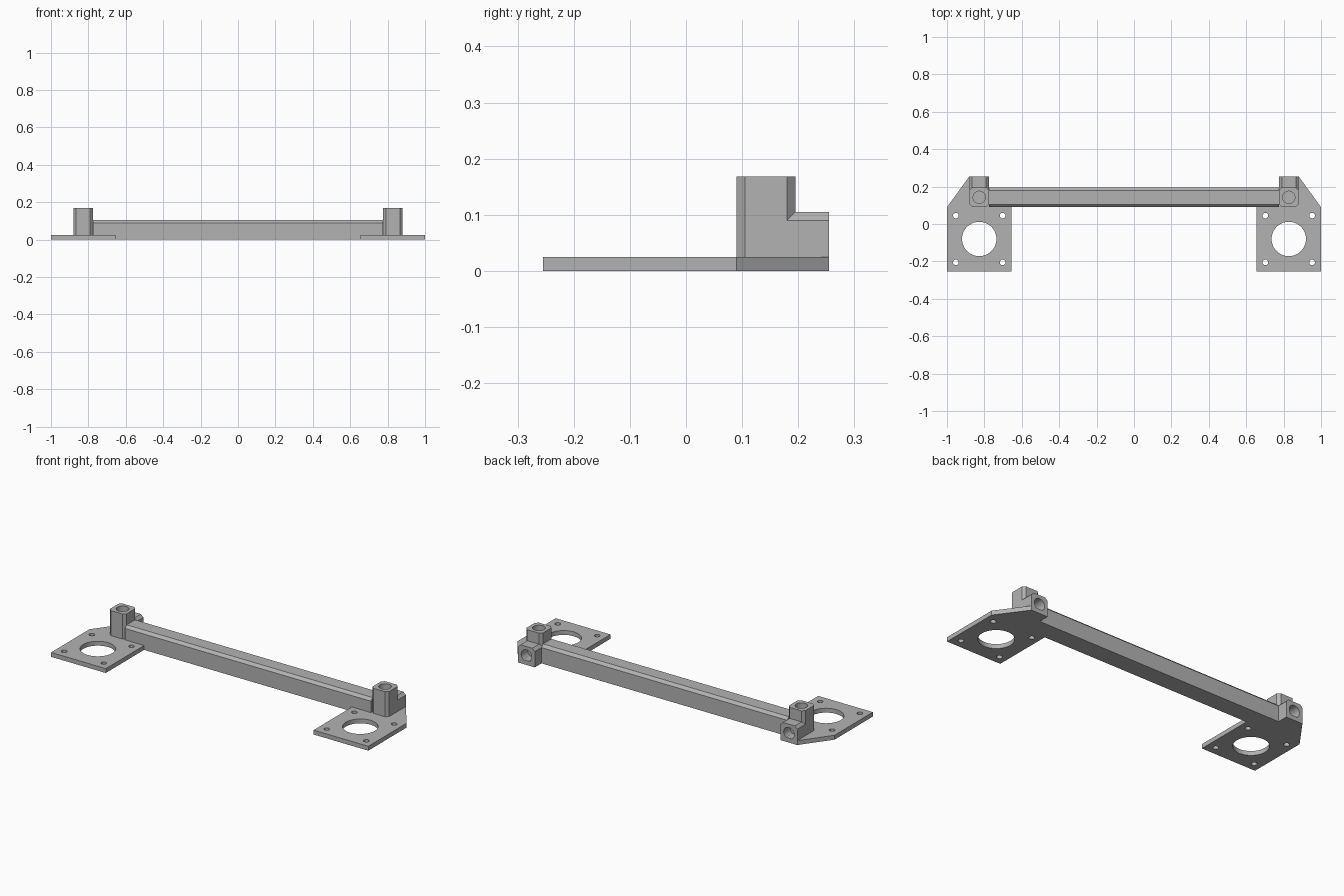
import bpy, bmesh, math
from mathutils import Matrix, Vector

if "Cube" in bpy.data.objects:
    bpy.data.objects.remove(bpy.data.objects["Cube"])

grey = bpy.data.materials.new("light grey")
grey.use_nodes = True
grey.diffuse_color = (0.45, 0.45, 0.45, 1)
grey.node_tree.nodes["Principled BSDF"].inputs["Base Color"].default_value = (0.45, 0.45, 0.45, 1)

CX, CY = 0.8275, 0.1425     # corner joint centre
W, H = 0.105, 0.0525        # bar width and half width
CH = 0.015                  # edge chamfer
BACK, TOP = 0.255, 0.168
PLATE = 0.025
SOCKET = 0.033


def new_object(name, bm):
    bmesh.ops.recalc_face_normals(bm, faces=bm.faces)
    mesh = bpy.data.meshes.new(name)
    bm.to_mesh(mesh)
    bm.free()
    mesh.materials.append(grey)
    ob = bpy.data.objects.new(name, mesh)
    bpy.context.collection.objects.link(ob)
    return ob


def prism(name, points, direction):
    """Extrude a closed 3D outline along a direction."""
    bm = bmesh.new()
    face = bm.faces.new([bm.verts.new(p) for p in points])
    ext = bmesh.ops.extrude_face_region(bm, geom=[face], use_keep_orig=True)
    moved = [v for v in ext["geom"] if isinstance(v, bmesh.types.BMVert)]
    bmesh.ops.translate(bm, verts=moved, vec=direction)
    return new_object(name, bm)


def drill(target, holes):
    """Cut round holes given as (centre, radius, depth, axis)."""
    bm = bmesh.new()
    for centre, radius, depth, axis in holes:
        turn = Vector((0, 0, 1)).rotation_difference(Vector(axis)).to_matrix().to_4x4()
        bmesh.ops.create_cone(bm, cap_ends=True, segments=40, radius1=radius, radius2=radius,
                              depth=depth, matrix=Matrix.Translation(centre) @ turn)
    cutter = new_object("hole_cutter", bm)
    cutter.hide_render = True
    mod = target.modifiers.new("holes", "BOOLEAN")
    mod.operation, mod.solver, mod.object = "DIFFERENCE", "EXACT", cutter
    bpy.context.view_layer.objects.active = target
    bpy.ops.object.modifier_apply(modifier=mod.name)
    bpy.data.objects.remove(cutter)
    for poly in target.data.polygons:
        poly.use_smooth = False


def top_chamfered(a, bottom, centre):
    """Bar section with its two upper edges chamfered, as (side, z) pairs."""
    return [(centre - a, bottom), (centre + a, bottom), (centre + a, W - CH),
            (centre + a - CH, W), (centre - a + CH, W), (centre - a, W - CH)]


# Long cross beam
x_end = CX - H
prism("cross_beam", [(-x_end, y, z) for y, z in top_chamfered(H, 0, CY)], (2 * x_end, 0, 0))

for side, s in (("left", 1), ("right", -1)):
    # Motor mounting plate with cut corner
    outline = [(CX - 0.1725, -BACK), (1, -BACK), (1, 0.09), (CX + H, BACK),
               (CX - H, BACK), (CX - H, 0.09), (CX - 0.1725, 0.09)]
    plate = prism(side + "_plate", [(s * x, y, 0) for x, y in outline], (0, 0, PLATE))
    holes = [((s * CX, -0.08, 0), 0.092, 0.2, (0, 0, 1))]
    holes += [((s * CX + dx, -0.08 + dy, 0), 0.015, 0.2, (0, 0, 1))
              for dx in (-0.125, 0.125) for dy in (-0.125, 0.125)]
    drill(plate, holes)

    # Upright socket post with chamfered corners
    k = H - CH
    octagon = [(k, -H), (H, -k), (H, k), (k, H), (-k, H), (-H, k), (-H, -k), (-k, -H)]
    post = prism(side + "_post", [(s * CX + x, CY + y, 0.01) for x, y in octagon],
                 (0, 0, TOP - 0.01))
    drill(post, [((s * CX, CY, TOP), SOCKET, 0.126, (0, 0, 1))])

    # Rear socket arm
    start = CY + H - CH
    arm = prism(side + "_arm", [(x, start, z) for x, z in top_chamfered(H, 0.01, s * CX)],
                (0, BACK - start, 0))
    drill(arm, [((s * CX, BACK, H), SOCKET, 0.116, (0, 1, 0))])
